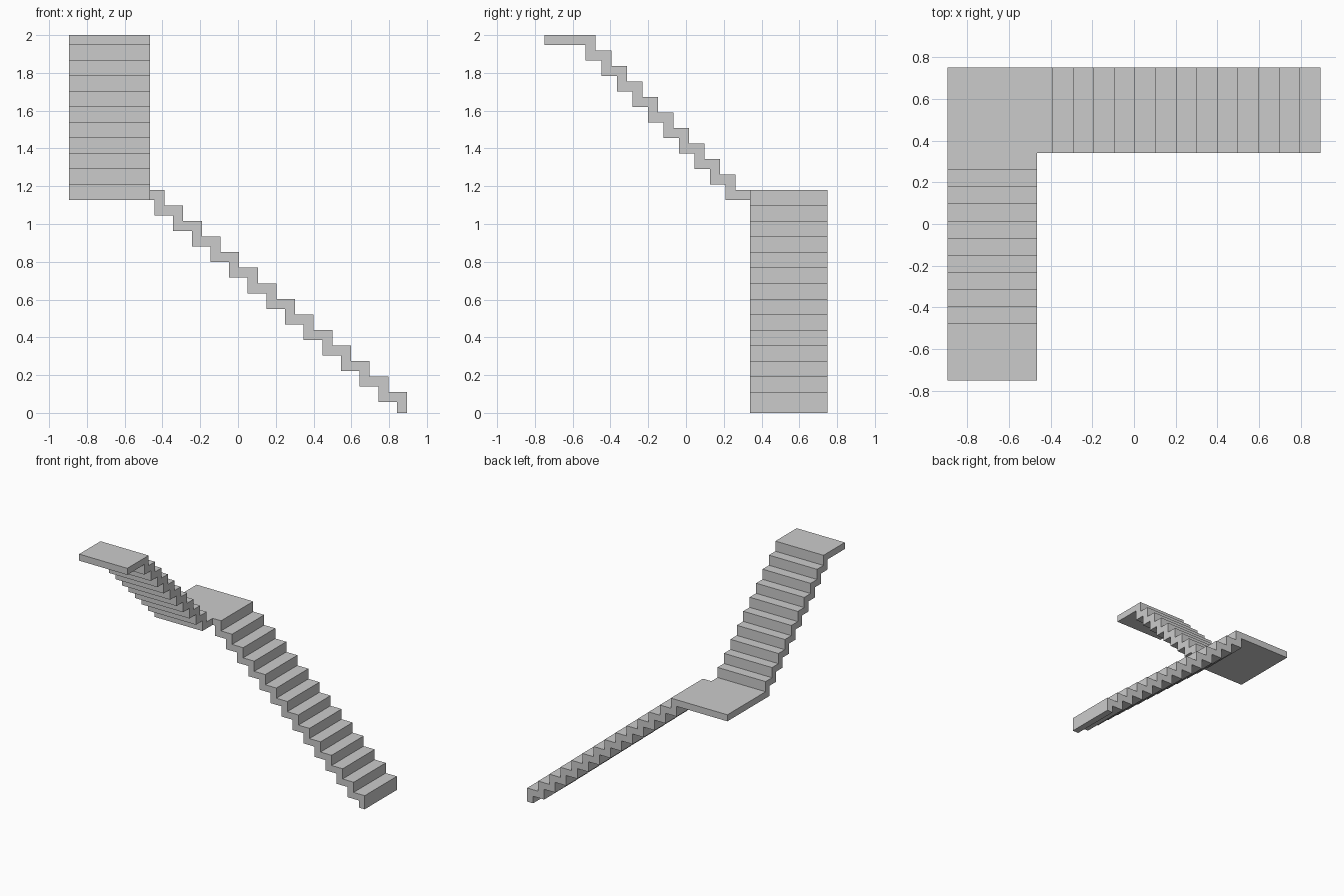
import bpy, bmesh
from mathutils import Vector

if "Cube" in bpy.data.objects:
    bpy.data.objects.remove(bpy.data.objects["Cube"])

T = 0.053                      # slab thickness
X0, X1 = -0.895, -0.465        # upper flight width
Y0, Y1 = 0.34, 0.75            # lower flight width
Z_LAND, Z_TOP = 1.18, 2.0


def extrude(name, points, offset, open_normals):
    """Extrude a closed outline, leaving out end faces that join another part."""
    bm = bmesh.new()
    face = bm.faces.new([bm.verts.new(p) for p in points])
    geom = bmesh.ops.extrude_face_region(bm, geom=[face], use_keep_orig=True)["geom"]
    bmesh.ops.translate(bm, vec=offset,
                        verts=[g for g in geom if isinstance(g, bmesh.types.BMVert)])
    bmesh.ops.recalc_face_normals(bm, faces=bm.faces)
    # remove the hidden joint faces
    joints = []
    for n in open_normals:
        n = Vector(n)
        side = [f for f in bm.faces if f.normal.dot(n) > 0.99]
        joints.append(max(side, key=lambda f: f.calc_center_median().dot(n)))
    bmesh.ops.delete(bm, geom=joints, context='FACES')
    mesh = bpy.data.meshes.new(name)
    bm.to_mesh(mesh)
    bm.free()
    obj = bpy.data.objects.new(name, mesh)
    bpy.context.collection.objects.link(obj)
    return obj


def stair_outline(first, run, levels, end, start=None):
    """Sawtooth (distance, height) outline; levels[0] is the height below riser 0."""
    top, under = [], []
    for i in range(len(levels) - 1):
        s, low, high = first + i * run, levels[i], levels[i + 1]
        top += [(s, low), (s, high)]
        foot = low if (i == 0 and start is None) else low - T
        under += [(s + T, foot), (s + T, high - T)]
    top.append((end, levels[-1]))
    under.append((end, levels[-1] - T))
    if start is not None:
        top.insert(0, (start, levels[0]))
        under.insert(0, (start, levels[0] - T))
    return top + under[::-1]


# lower flight, climbing towards -x
rise = (Z_LAND - 0.11) / 13
lower = stair_outline(0, 0.0988, [0] + [0.11 + i * rise for i in range(14)], 0.895 - X1)
extrude("lower_flight", [(0.895 - s, Y0, z) for s, z in lower],
        (0, Y1 - Y0, 0), [(-1, 0, 0)])

# corner landing
extrude("landing", [(x, y, Z_LAND - T) for x, y in ((X0, Y0), (X1, Y0), (X1, Y1), (X0, Y1))],
        (0, 0, T), [(1, 0, 0), (0, -1, 0)])

# upper flight with top platform, climbing towards -y
rise = (Z_TOP - Z_LAND) / 10
upper = stair_outline(0.078, 0.0822, [Z_LAND + i * rise for i in range(11)], Y0 + 0.75, start=0)
extrude("upper_flight", [(X0, Y0 - s, z) for s, z in upper],
        (X1 - X0, 0, 0), [(0, 1, 0)])
